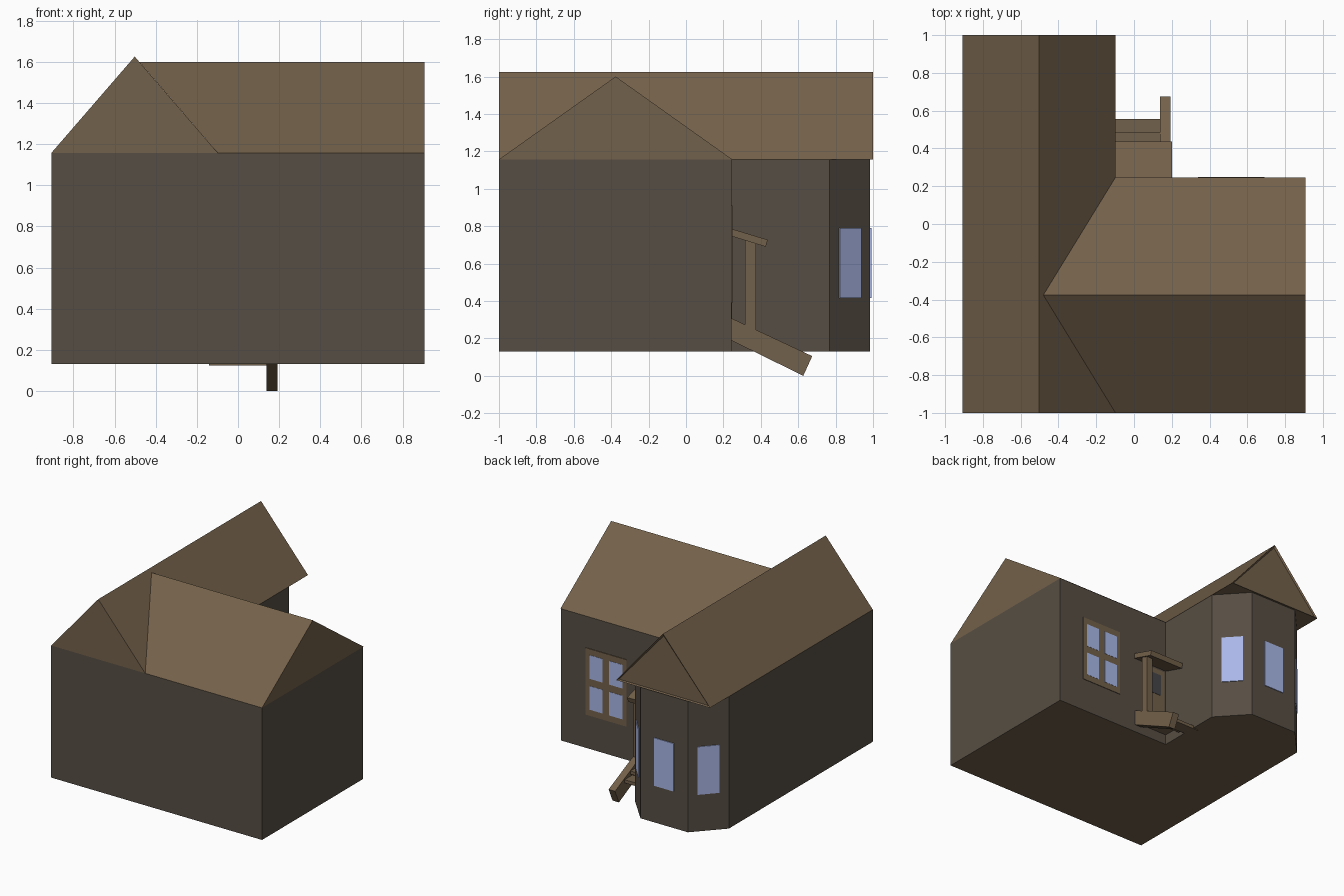
import bpy, bmesh, math
from mathutils import Matrix, Vector

if "Cube" in bpy.data.objects:
    bpy.data.objects.remove(bpy.data.objects["Cube"])


def material(name, rgb):
    m = bpy.data.materials.new(name)
    m.diffuse_color = (*rgb, 1)
    m.use_nodes = True
    m.node_tree.nodes["Principled BSDF"].inputs["Base Color"].default_value = m.diffuse_color
    return m


WALL = material("wall", (0.094, 0.076, 0.057))
WOOD = material("wood", (0.171, 0.119, 0.069))
GLASS = material("glass", (0.40, 0.475, 0.80))
DARK = material("dark_glass", (0.06, 0.06, 0.065))


def finish(name, bm, *mats):
    bmesh.ops.recalc_face_normals(bm, faces=bm.faces[:])
    me = bpy.data.meshes.new(name)
    bm.to_mesh(me)
    bm.free()
    for m in mats:
        me.materials.append(m)
    ob = bpy.data.objects.new(name, me)
    bpy.context.collection.objects.link(ob)
    return ob


def extrude(profile, vec):
    """Closed prism from a planar profile; returns bmesh, start cap, end cap."""
    bm = bmesh.new()
    a = [bm.verts.new(p) for p in profile]
    b = [bm.verts.new(Vector(p) + Vector(vec)) for p in profile]
    start, end = bm.faces.new(a), bm.faces.new(b)
    for i in range(len(a)):
        j = (i + 1) % len(a)
        bm.faces.new((a[i], a[j], b[j], b[i]))
    return bm, start, end


def box(name, x, y, z, mat, turn=0):
    """Box from (min, max) ranges, turned about its own vertical axis."""
    c = [(r[0] + r[1]) / 2 for r in (x, y, z)]
    s = [r[1] - r[0] for r in (x, y, z)]
    bm = bmesh.new()
    bmesh.ops.create_cube(bm, size=1, matrix=Matrix.Translation(c)
                          @ Matrix.Rotation(turn, 4, 'Z') @ Matrix.Diagonal((*s, 1)))
    return finish(name, bm, mat)


BASE, EAVE = 0.13, 1.157
LEFT, INNER, RIGHT, MID = -0.907, -0.098, 0.907, -0.502
FRONT, NOOK, NOOK_EAVE = -1.0, 0.243, 0.247

# L-shaped walls with a three-sided bay at the back, wooden floor below
plan = [(LEFT, FRONT), (RIGHT, FRONT), (RIGHT, NOOK), (INNER, NOOK),
        (INNER, 0.768), (-0.298, 0.985), (-0.706, 0.985), (LEFT, 0.768)]
bm, floor, top = extrude([(x, y, BASE) for x, y in plan], (0, 0, EAVE - BASE))
floor.material_index = 1
bmesh.ops.delete(bm, geom=[top], context='FACES_ONLY')
finish("walls", bm, WALL, WOOD)

# Main gable roof, back gable recessed inside a thin rim
bm, start, gable = extrude([(LEFT, FRONT, EAVE), (INNER, FRONT, EAVE), (MID, FRONT, 1.625)],
                           (0, 2, 0))
bmesh.ops.recalc_face_normals(bm, faces=bm.faces[:])
bmesh.ops.inset_individual(bm, faces=[gable], thickness=0.02, depth=0)
bmesh.ops.translate(bm, verts=gable.verts[:], vec=(0, -0.01, 0))
finish("main_roof", bm, WOOD)

# Side wing roof, mitred into the main roof along its valleys
bm = bmesh.new()
ridge_y = -0.376
g = [bm.verts.new(p) for p in ((RIGHT, FRONT, EAVE), (RIGHT, NOOK_EAVE, EAVE),
                               (RIGHT, ridge_y, 1.60))]
v = [bm.verts.new(p) for p in ((INNER, FRONT, EAVE), (INNER, NOOK_EAVE, EAVE),
                               (-0.48, ridge_y, 1.60))]
bm.faces.new(g)
for i in range(3):
    j = (i + 1) % 3
    bm.faces.new((g[i], g[j], v[j], v[i]))
finish("wing_roof", bm, WOOD)

# Bay windows
wz = (0.417, 0.79)
box("bay_window_centre", (MID - 0.085, MID + 0.085), (0.975, 0.991), wz, GLASS)
slant = math.atan2(0.217, 0.20)
for name, cx, sign in (("bay_window_right", -0.198, -1), ("bay_window_left", -0.807, 1)):
    box(name, (cx - 0.079, cx + 0.079), (0.878 - 0.005, 0.878 + 0.005), wz, GLASS, sign * slant)

# Four-pane window on the wing
box("window_frame", (0.34, 0.69), (0.235, 0.2475), (0.39, 0.91), WOOD)
for i, cx in enumerate((0.43, 0.60)):
    for j, cz in enumerate((0.53, 0.77)):
        box(f"window_pane_{i}{j}", (cx - 0.057, cx + 0.057), (0.24, 0.249),
            (cz - 0.092, cz + 0.092), GLASS)

# Door in the inner corner
box("door", (-0.085, 0.125), (0.235, 0.247), (0.24, 0.73), WOOD)
box("door_pane", (-0.05, 0.06), (0.24, 0.249), (0.52, 0.69), DARK)

# Porch: sloped canopy, post, stringer and treads
bm, _, _ = extrude([(-0.12, 0.24, 0.787), (-0.12, 0.437, 0.727),
                    (-0.12, 0.426, 0.69), (-0.12, 0.24, 0.747)], (0.32, 0, 0))
finish("porch_canopy", bm, WOOD)
box("porch_post", (0.14, 0.19), (0.315, 0.375), (0.24, 0.725), WOOD)
bm, _, _ = extrude([(0.138, 0.24, 0.309), (0.138, 0.675, 0.105),
                    (0.138, 0.627, 0.0), (0.138, 0.24, 0.19)], (0.055, 0, 0))
finish("stair_stringer", bm, WOOD)
for i, (y0, y1, z) in enumerate(((0.24, 0.40, 0.225), (0.39, 0.485, 0.18), (0.46, 0.557, 0.14))):
    box(f"tread_{i}", (-0.14, 0.14), (y0, y1), (z - 0.015, z + 0.01), WOOD)
